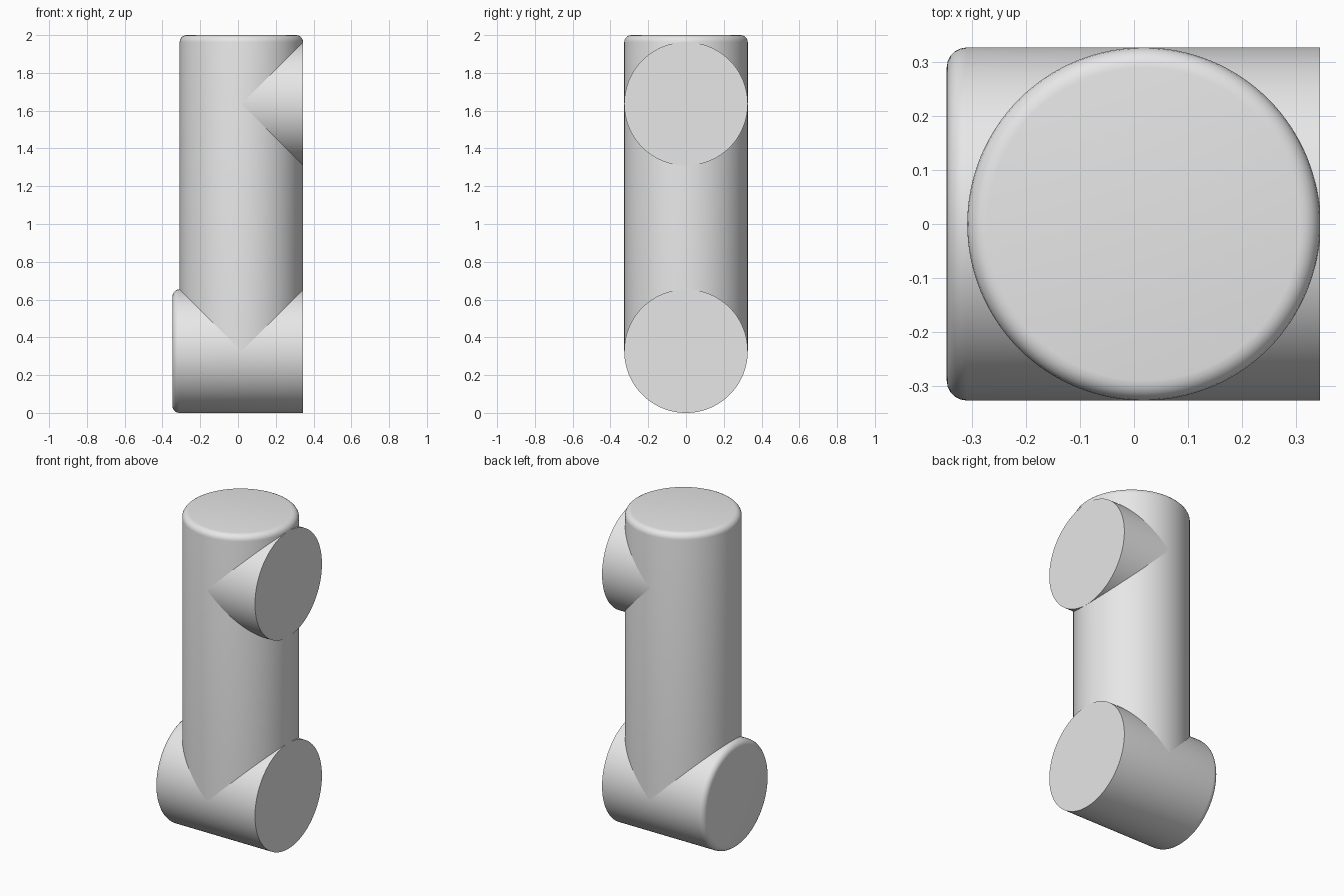
import bpy
import bmesh
import math
from mathutils import Matrix

cube = bpy.data.objects.get("Cube")
if cube:
    bpy.data.objects.remove(cube, do_unlink=True)

RADIUS = 0.327      # shared by every pipe
ROUND = 0.037       # rounded rim size
AXIS_X = 0.018      # centre of the upright
OUT_X = 0.345       # flat outlet plane
SEGMENTS = 128

grey = bpy.data.materials.new("light_grey")
grey.use_nodes = True
colour = (0.8, 0.8, 0.8, 1.0)
grey.diffuse_color = colour
grey.node_tree.nodes["Principled BSDF"].inputs["Base Color"].default_value = colour


def pipe(name, length, location, turn=0.0, rounded=False):
    """Solid cylinder growing along its own z, optionally with a rounded far rim."""
    bm = bmesh.new()
    bmesh.ops.create_cone(bm, cap_ends=True, segments=SEGMENTS, radius1=RADIUS,
                          radius2=RADIUS, depth=length,
                          matrix=Matrix.Translation((0, 0, length / 2)))
    if rounded:
        rim = [e for e in bm.edges if all(v.co.z > length - 1e-4 for v in e.verts)]
        bmesh.ops.bevel(bm, geom=rim, offset=ROUND, segments=5, profile=0.5,
                        affect='EDGES')
    bmesh.ops.rotate(bm, verts=bm.verts, matrix=Matrix.Rotation(turn, 3, 'Y'))
    mesh = bpy.data.meshes.new(name)
    bm.to_mesh(mesh)
    bm.free()
    mesh.materials.append(grey)
    obj = bpy.data.objects.new(name, mesh)
    obj.location = location
    bpy.context.collection.objects.link(obj)
    bpy.ops.object.select_all(action='DESELECT')
    obj.select_set(True)
    bpy.context.view_layer.objects.active = obj
    bpy.ops.object.shade_smooth_by_angle(angle=math.radians(30))
    return obj


# Upright with a rounded top, rising from the axis of the foot
pipe("upright", 2.0 - RADIUS, (AXIS_X, 0, RADIUS), rounded=True)

# Foot lying along x: flat outlet at +x, rounded end at -x
pipe("foot", 0.692, (OUT_X, 0, RADIUS), turn=-math.pi / 2, rounded=True)

# Upper branch reaching from the upright's axis to the outlet plane
pipe("upper_branch", OUT_X - AXIS_X, (AXIS_X, 0, 1.636), turn=math.pi / 2)
